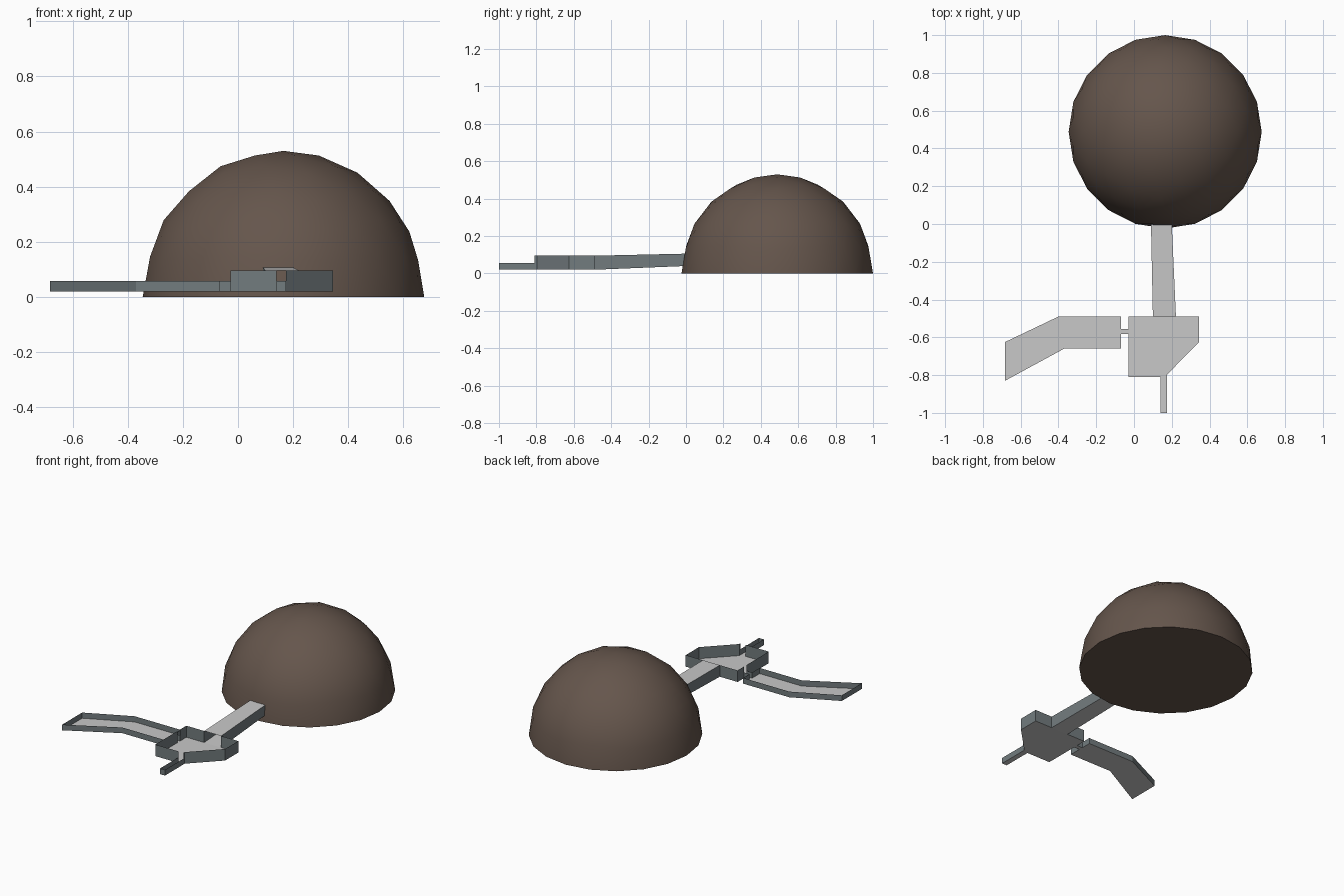
import bpy, bmesh, math
from mathutils import Matrix

if "Cube" in bpy.data.objects:
    bpy.data.objects.remove(bpy.data.objects["Cube"])


def material(name, rgb):
    m = bpy.data.materials.new(name)
    m.diffuse_color = (*rgb, 1.0)
    m.use_nodes = True
    m.node_tree.nodes["Principled BSDF"].inputs["Base Color"].default_value = m.diffuse_color
    return m


EARTH = material("earth_brown", (0.13, 0.092, 0.072))
FLOOR = material("light_grey", (0.58, 0.58, 0.58))
WALL = material("slate_grey", (0.17, 0.20, 0.21))


def add_object(name, bm, mats):
    me = bpy.data.meshes.new(name)
    bm.to_mesh(me)
    bm.free()
    for m in mats:
        me.materials.append(m)
    ob = bpy.data.objects.new(name, me)
    bpy.context.collection.objects.link(ob)
    return ob


def floor(name, pts, z):
    """Flat sheet through counter-clockwise points; z is a number or one per point."""
    zs = z if isinstance(z, (list, tuple)) else [z] * len(pts)
    bm = bmesh.new()
    bm.faces.new([bm.verts.new((x, y, h)) for (x, y), h in zip(pts, zs)])
    return add_object(name, bm, [FLOOR])


def walls(name, paths, low, high):
    """Thin upright walls along each open path, running counter-clockwise."""
    bm = bmesh.new()
    for path in paths:
        bot = [bm.verts.new((x, y, low)) for x, y in path]
        top = [bm.verts.new((x, y, high)) for x, y in path]
        for i in range(len(path) - 1):
            bm.faces.new((bot[i], bot[i + 1], top[i + 1], top[i]))
    return add_object(name, bm, [WALL])


LOW, MID, HIGH = 0.02, 0.057, 0.095
DOOR_S, DOOR_N = -0.582, -0.555      # side passage between room and gallery

# Half-sphere mound with a flat underside
bm = bmesh.new()
bmesh.ops.create_icosphere(bm, subdivisions=3, radius=1.0)
bmesh.ops.delete(bm, geom=[v for v in bm.verts if v.co.z < -0.01], context='VERTS')
bmesh.ops.holes_fill(bm, edges=[e for e in bm.edges if e.is_boundary], sides=0)
bmesh.ops.recalc_face_normals(bm, faces=bm.faces)
bmesh.ops.transform(bm, verts=bm.verts,
                    matrix=Matrix.Translation((0.165, 0.488, 0)) @ Matrix.Diagonal((0.511, 0.512, 0.53, 1)))
mound = add_object("mound", bm, [EARTH])
bpy.context.view_layer.objects.active = mound
mound.select_set(True)
bpy.ops.object.shade_smooth_by_angle(angle=math.radians(35))
mound.select_set(False)

# Main room with three doorways
room = [(-0.028, -0.81), (0.175, -0.81), (0.175, -0.797), (0.345, -0.625), (0.345, -0.49), (-0.028, -0.49)]
floor("room_floor", room, LOW)
walls("room_walls", [
    [(-0.028, DOOR_S), (-0.028, -0.81), (0.14, -0.81)],
    [(0.175, -0.81)] + room[2:5] + [(0.22, -0.49)],
    [(0.10, -0.49), (-0.028, -0.49), (-0.028, DOOR_N)],
], LOW, HIGH)

# Narrow front channel
floor("front_channel_floor", [(0.14, -1), (0.175, -1), (0.175, -0.81), (0.14, -0.81)], LOW)
walls("front_channel_walls", [[(0.14, -0.81), (0.14, -1), (0.175, -1), (0.175, -0.81)]], LOW, MID)

# Bent side gallery
gallery = [(-0.068, -0.66), (-0.068, -0.49), (-0.40, -0.49), (-0.683, -0.625), (-0.683, -0.83), (-0.37, -0.66)]
floor("gallery_floor", gallery, LOW)
walls("gallery_walls", [
    [(-0.068, DOOR_N)] + gallery[1:] + [gallery[0], (-0.068, DOOR_S)],
], LOW, MID)

# Short passage joining gallery and room
floor("passage_floor", [(-0.068, DOOR_S), (-0.028, DOOR_S), (-0.028, DOOR_N), (-0.068, DOOR_N)], LOW)
walls("passage_walls", [[(-0.068, DOOR_S), (-0.028, DOOR_S)], [(-0.028, DOOR_N), (-0.068, DOOR_N)]], LOW, MID)

# Covered tunnel rising slightly into the mound
tunnel = [(0.10, -0.49), (0.222, -0.49), (0.20, 0.0), (0.09, 0.0)]
floor("tunnel_floor", tunnel, [LOW, LOW, 0.04, 0.04])
floor("tunnel_roof", tunnel, [HIGH, HIGH, 0.106, 0.106])
bm = bmesh.new()
for a, b in ((1, 2), (3, 0)):
    ends = []
    for k in (a, b):
        zl, zh = (LOW, HIGH) if k < 2 else (0.04, 0.106)
        ends.append([bm.verts.new((*tunnel[k], z)) for z in (zl, zh)])
    bm.faces.new((ends[0][0], ends[1][0], ends[1][1], ends[0][1]))
add_object("tunnel_walls", bm, [WALL])
